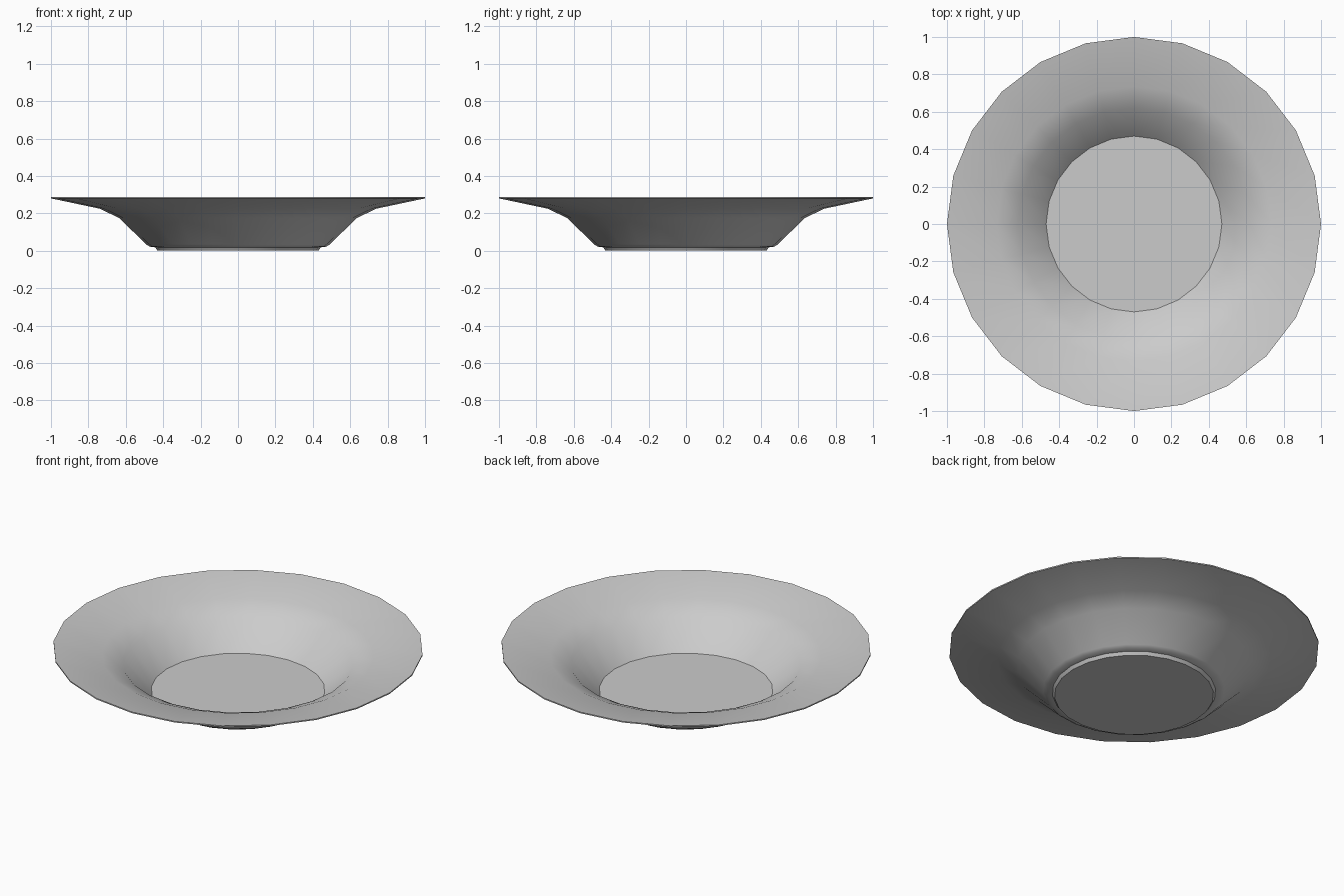
import bpy, bmesh
from math import cos, sin, tau, radians

SIDES = 24

cube = bpy.data.objects.get("Cube")
if cube:
    bpy.data.objects.remove(cube, do_unlink=True)

# Glazed ceramic colour
ceramic = bpy.data.materials.new("grey_ceramic")
ceramic.use_nodes = True
colour = (0.6, 0.6, 0.6, 1)
ceramic.diffuse_color = colour
ceramic.node_tree.nodes["Principled BSDF"].inputs["Base Color"].default_value = colour


def lathe(name, profile, material):
    """Turn a (radius, height) profile about z and cap both ends."""
    bm = bmesh.new()
    angles = [tau * i / SIDES for i in range(SIDES)]
    rings = [[bm.verts.new((r * cos(a), r * sin(a), z)) for a in angles]
             for r, z in profile]
    for low, high in zip(rings, rings[1:]):
        for i in range(SIDES):
            j = (i + 1) % SIDES
            bm.faces.new((low[i], low[j], high[j], high[i]))
    bm.faces.new(rings[0])
    bm.faces.new(rings[-1])
    bmesh.ops.recalc_face_normals(bm, faces=bm.faces)
    mesh = bpy.data.meshes.new(name)
    bm.to_mesh(mesh)
    bm.free()
    mesh.materials.append(material)
    obj = bpy.data.objects.new(name, mesh)
    bpy.context.collection.objects.link(obj)
    bpy.ops.object.select_all(action='DESELECT')
    obj.select_set(True)
    bpy.context.view_layer.objects.active = obj
    bpy.ops.object.shade_smooth_by_angle(angle=radians(30))
    return obj


# Underside from foot to rim, then the inside from rim to floor
foot = [(0.43, 0), (0.442, 0.018)]
underside = [(0.472, 0.022), (0.49, 0.033), (0.635, 0.175), (0.74, 0.225), (1, 0.28)]
inside = [(1, 0.287), (0.735, 0.24), (0.62, 0.19), (0.47, 0.036)]
lathe("soup_plate", foot + underside + inside, ceramic)
